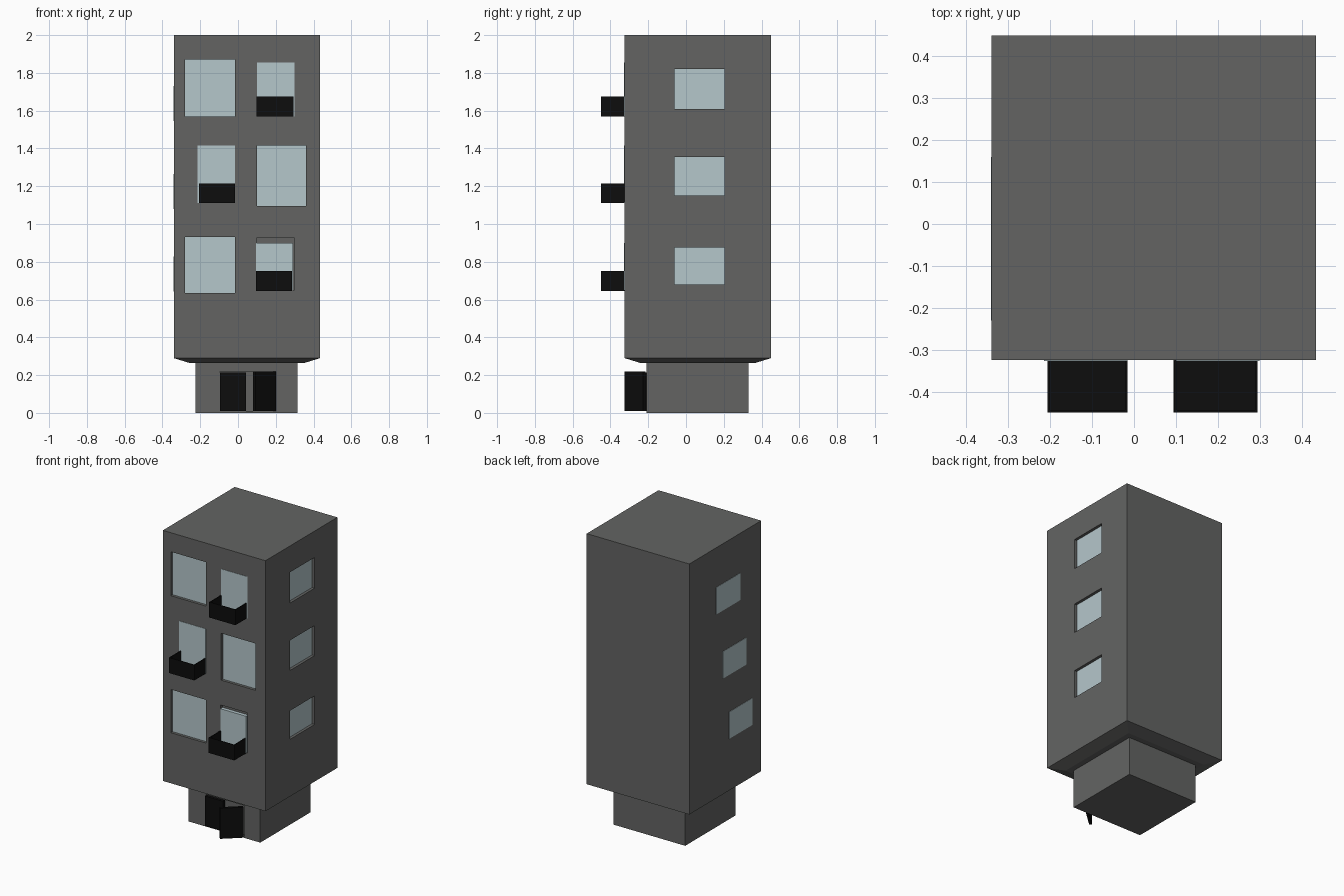
import bpy, bmesh, math
from mathutils import Matrix, Vector

if "Cube" in bpy.data.objects:
    bpy.data.objects.remove(bpy.data.objects["Cube"])


def material(name, rgb):
    m = bpy.data.materials.new(name)
    m.diffuse_color = (*rgb, 1)
    m.use_nodes = True
    m.node_tree.nodes["Principled BSDF"].inputs["Base Color"].default_value = m.diffuse_color
    return m


WALL = material("wall_grey", (0.125, 0.127, 0.124))
GLASS = material("window_glass", (0.46, 0.57, 0.60))
BLACK = material("black_metal", (0.004, 0.004, 0.004))


def add_box(bm, x0, x1, y0, y1, z0, z1):
    size = Matrix.Diagonal((x1 - x0, y1 - y0, z1 - z0, 1))
    mid = Matrix.Translation(((x0 + x1) / 2, (y0 + y1) / 2, (z0 + z1) / 2))
    bmesh.ops.create_cube(bm, size=1, matrix=mid @ size)


def finish(bm, name, mat=None):
    me = bpy.data.meshes.new(name)
    bm.to_mesh(me)
    bm.free()
    ob = bpy.data.objects.new(name, me)
    bpy.context.collection.objects.link(ob)
    if mat:
        me.materials.append(mat)
    return ob


def boxes(name, mat, *extents):
    bm = bmesh.new()
    for e in extents:
        add_box(bm, *e)
    return finish(bm, name, mat)


def carve(ob, cutter):
    mod = ob.modifiers.new("recesses", 'BOOLEAN')
    mod.operation = 'DIFFERENCE'
    mod.solver = 'EXACT'
    mod.object = cutter
    cutter.hide_render = True
    cutter.display_type = 'WIRE'


XL, XR, YF, YB = -0.34, 0.435, -0.325, 0.45
BASE_F = -0.21
DEPTH = 0.022

# x0, x1, z0, z1 on the front; y0, y1, z0, z1 on the sides
front_windows = [(-0.28, -0.015, 1.57, 1.87), (0.10, 0.36, 1.095, 1.415), (-0.28, -0.015, 0.635, 0.93)]
balcony_doors = [(0.10, 0.30, 1.57, 1.855), (-0.215, -0.015, 1.11, 1.415), (0.095, 0.29, 0.65, 0.90)]
door_recesses = balcony_doors[:2] + [(0.097, 0.30, 0.65, 0.925)]
balconies = [(0.097, 0.295, 1.57, 1.675), (-0.207, -0.015, 1.11, 1.215), (0.094, 0.287, 0.645, 0.75)]
right_windows = [(-0.06, 0.205, 1.61, 1.82), (-0.06, 0.205, 1.15, 1.355), (-0.06, 0.205, 0.68, 0.875)]
left_windows = [(-0.10, 0.16, 1.545, 1.73), (-0.165, 0.09, 1.08, 1.265), (-0.23, 0.02, 0.643, 0.827)]

# Tower block with a shallow sloping underside
bm = bmesh.new()
add_box(bm, XL, XR, YF, YB, 0.29, 2.0)
under = min(bm.faces, key=lambda f: f.calc_center_median().z)
bmesh.ops.inset_region(bm, faces=[under], thickness=0.115)
bmesh.ops.translate(bm, verts=under.verts, vec=Vector((0, 0, -0.025)))
tower = finish(bm, "tower_block", WALL)

# Window and balcony door recesses
cuts = [(a, b, YF - 0.1, YF + DEPTH, c, d) for a, b, c, d in front_windows + door_recesses]
cuts += [(XR - DEPTH, XR + 0.1, a, b, c, d) for a, b, c, d in right_windows]
carve(tower, boxes("window_cutter", None, *cuts))

# Narrow ground floor with a doorway
base = boxes("ground_floor", WALL, (-0.225, 0.315, BASE_F, 0.33, 0, 0.267))
carve(base, boxes("doorway_cutter", None, (-0.095, 0.195, BASE_F - 0.1, BASE_F + 0.02, 0.01, 0.22)))

# Glass panes
for i, (a, b, c, d) in enumerate(front_windows):
    boxes(f"front_window_{i}", GLASS, (a, b, YF + DEPTH - 0.003, YF + DEPTH + 0.005, c, d))
for i, (a, b, c, d) in enumerate(balcony_doors):
    boxes(f"balcony_door_{i}", GLASS, (a, b, YF - 0.002, YF + DEPTH + 0.005, c, d))
for i, (a, b, c, d) in enumerate(right_windows):
    boxes(f"right_window_{i}", GLASS, (XR - DEPTH - 0.005, XR - DEPTH + 0.003, a, b, c, d))
for i, (a, b, c, d) in enumerate(left_windows):
    boxes(f"left_window_{i}", GLASS, (XL - 0.002, XL + 0.015, a, b, c, d))

# Balconies: open-topped trays folded up from the floor
for i, (a, b, c, d) in enumerate(balconies):
    t, f = 0.006, -0.45
    boxes(f"balcony_{i}", BLACK,
          (a, b, f, YF, c, c + t),
          (a, b, f, f + t, c + t, d),
          (a, a + t, f + t, YF, c + t, d),
          (b - t, b, f + t, YF, c + t, d))

# Entrance: closed left leaf, right leaf swung open on its hinge
boxes("left_entrance_door", BLACK, (-0.095, 0.042, BASE_F - 0.012, BASE_F + 0.008, 0.01, 0.213))
leaf = boxes("right_entrance_door", BLACK, (-0.145, 0, -0.018, 0, 0.01, 0.218))
leaf.location = (0.188, BASE_F - 0.005, 0)
leaf.rotation_euler.z = math.radians(42)
